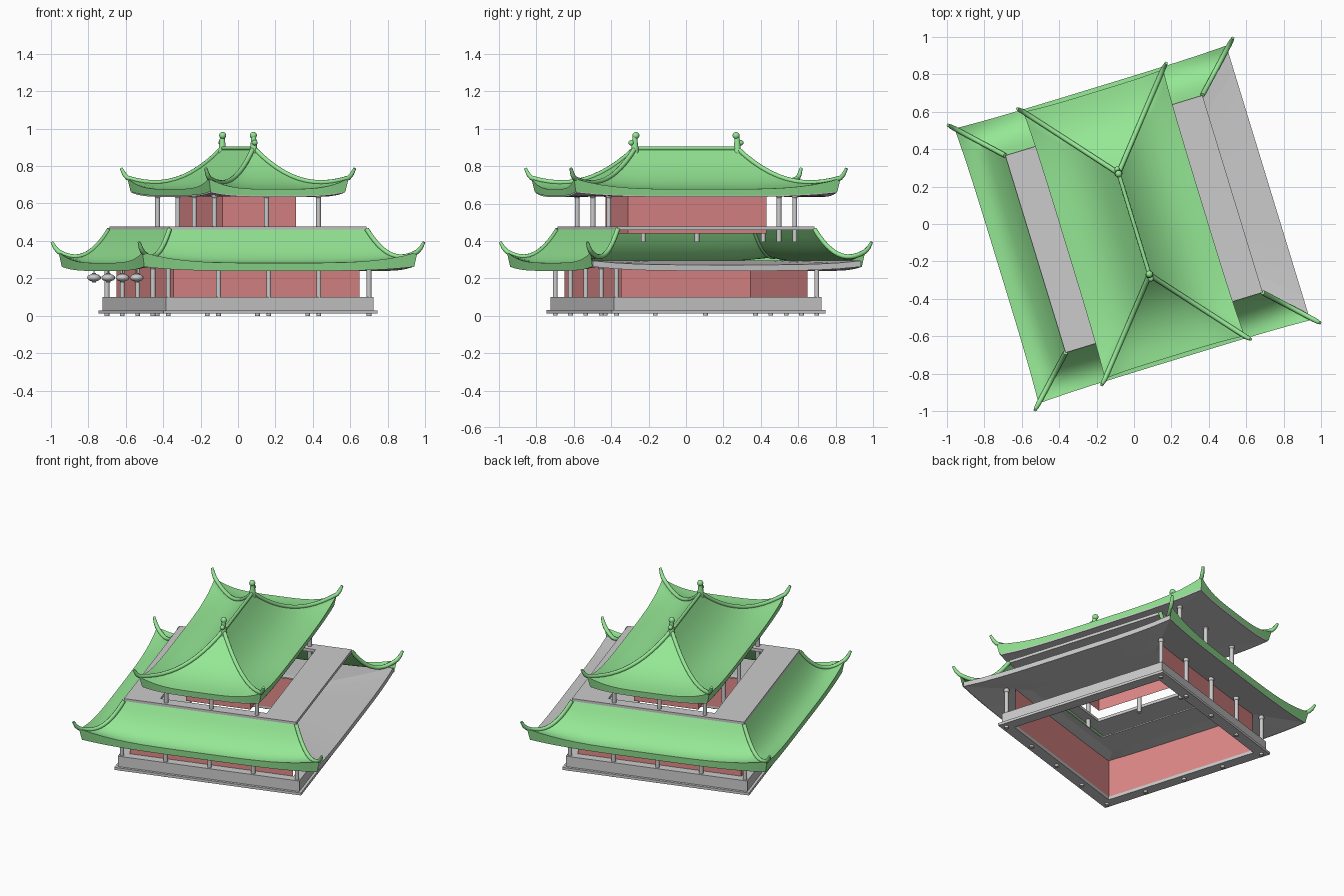
import bpy, bmesh, math
from mathutils import Matrix

if "Cube" in bpy.data.objects:
    bpy.data.objects.remove(bpy.data.objects["Cube"])

TURN = math.radians(17)          # whole building is turned about z


def material(name, col):
    m = bpy.data.materials.new(name)
    m.diffuse_color = col
    m.use_nodes = True
    m.node_tree.nodes["Principled BSDF"].inputs["Base Color"].default_value = m.diffuse_color
    return m


GREEN = material("green_tile", (0.30, 0.80, 0.30, 1))
RED = material("red_wall", (0.75, 0.25, 0.25, 1))


def finish(name, bm, mat=None, smooth=None):
    bmesh.ops.remove_doubles(bm, verts=bm.verts, dist=1e-5)
    me = bpy.data.meshes.new(name)
    bm.to_mesh(me)
    bm.free()
    ob = bpy.data.objects.new(name, me)
    bpy.context.collection.objects.link(ob)
    ob.rotation_euler.z = TURN
    if mat:
        me.materials.append(mat)
    if smooth:
        bpy.ops.object.select_all(action='DESELECT')
        ob.select_set(True)
        bpy.context.view_layer.objects.active = ob
        bpy.ops.object.shade_smooth_by_angle(angle=math.radians(smooth))
    return ob


def skin(bm, rows, closed=False):
    vs = [[bm.verts.new(p) for p in r] for r in rows]
    for a, b in zip(vs, vs[1:]):
        n = len(a)
        for i in range(n if closed else n - 1):
            q = [a[i], a[(i + 1) % n], b[(i + 1) % n], b[i]]
            bm.faces.new(q)


def rect(hx, hy, z):
    return [(-hx, -hy, z), (hx, -hy, z), (hx, hy, z), (-hx, hy, z)]


def ring(name, out, inn, z0, z1):
    bm = bmesh.new()
    skin(bm, [rect(*inn, z0), rect(*out, z0), rect(*out, z1), rect(*inn, z1), rect(*inn, z0)], True)
    bmesh.ops.remove_doubles(bm, verts=bm.verts, dist=1e-5)
    bmesh.ops.recalc_face_normals(bm, faces=bm.faces)
    return finish(name, bm)


def cyl(bm, x, y, z0, z1, r, r2=None, seg=12):
    bmesh.ops.create_cone(bm, cap_ends=True, segments=seg, radius1=r, radius2=r if r2 is None else r2,
                          depth=z1 - z0, matrix=Matrix.Translation((x, y, (z0 + z1) / 2)))


def ball(bm, x, y, z, r, sz=1.0):
    bmesh.ops.create_uvsphere(bm, u_segments=14, v_segments=8, radius=r,
                              matrix=Matrix.Translation((x, y, z)) @ Matrix.Diagonal((1, 1, sz, 1)))


def tube(name, pts, radii):
    cu = bpy.data.curves.new(name, 'CURVE')
    cu.dimensions = '3D'
    cu.bevel_depth = 1.0
    cu.bevel_resolution = 2
    cu.use_fill_caps = True
    sp = cu.splines.new('POLY')
    sp.points.add(len(pts) - 1)
    for p, co, r in zip(sp.points, pts, radii):
        p.co = (*co, 1)
        p.radius = r
    cu.materials.append(GREEN)
    ob = bpy.data.objects.new(name, cu)
    bpy.context.collection.objects.link(ob)
    ob.rotation_euler.z = TURN


# sides: front, right, back, left in local axes
def place(side, s, hx, hy, z):
    return [(s * hx, -hy, z), (hx, s * hy, z), (-s * hx, hy, z), (-hx, -s * hy, z)][side]


def roof(label, inn, out, z_top, z_eave, z_low, lift, sides, tip):
    def height(s, t):
        return z_eave + (z_top - z_eave) * (1 - t) ** 2.4 + lift * abs(s) ** 4 * t ** 3

    def half(s, t):
        f = 0.01 * s ** 4 * t ** 3
        return [inn[i] + (out[i] - inn[i]) * t + f for i in (0, 1)]

    S = [-1 + i / 10 for i in range(21)]
    T = [i / 12 for i in range(13)]
    # curved tile slopes with a fascia strip under the eave
    bm = bmesh.new()
    for k in sides:
        rows = [[place(k, s, *half(s, t), height(s, t)) for s in S] for t in T]
        rows.append([place(k, s, out[0] - 0.004, out[1] - 0.004, z_low + 0.022 * s ** 4) for s in S])
        skin(bm, rows[::-1])
    finish(label + "_roof_tiles", bm, GREEN, 35)

    # hip ridges with upturned tips
    for sx in (-1, 1):
        for sy in (-1, 1):
            pts = [(sx * half(1, t)[0], sy * half(1, t)[1], height(1, t) + 0.003) for t in T]
            for f, dz in ((0.5, 0.022), (1, 0.054)):
                pts.append((sx * (out[0] + 0.01 + f * tip), sy * (out[1] + 0.01 + f * tip),
                            z_eave + lift + dz))
            tube(label + "_hip_ridge", pts, [0.013] * 13 + [0.012, 0.008])


def soffit(label, inn, mid, out, z_in, z, thick):
    # level inner part, then a slope down to a thick eave edge
    bm = bmesh.new()
    S = [-1 + i / 6 for i in range(13)]
    e = 0.008
    for k in range(4):
        def row(h, zz, up):
            return [place(k, s, *h, zz + up * s ** 4) for s in S]
        o = (out[0] - e, out[1] - e)
        skin(bm, [row(inn, z_in - 0.008, 0), row(mid, z_in - 0.008, 0), row(o, z, 0.022),
                  row(o, z + thick, 0.022), row(mid, z_in, 0), row(inn, z_in, 0), row(inn, z_in - 0.008, 0)])
    bmesh.ops.remove_doubles(bm, verts=bm.verts, dist=1e-5)
    bmesh.ops.recalc_face_normals(bm, faces=bm.faces)
    finish(label + "_soffit", bm)


def walls(name, hx, hy, z0, z1, sides):
    bm = bmesh.new()
    for k in sides:
        skin(bm, [[place(k, s, hx, hy, z) for s in (-1, 1)] for z in (z0, z1)])
    finish(name, bm, RED)


def posts(name, spots, z0, z1):
    bm = bmesh.new()
    for x, y in spots:
        cyl(bm, x, y, z0, z1, 0.013)
        ball(bm, x, y, z1 - 0.012, 0.018)
    finish(name, bm, None, 40)


# base
ring("base_plate", (0.597, 0.597), (0.525, 0.525), 0.013, 0.03)
ring("base_plinth", (0.58, 0.58), (0.525, 0.525), 0.03, 0.10)

# lower storey: right side open, without wall or middle posts
walls("lower_walls", 0.52, 0.52, 0.03, 0.285, (0, 2, 3))
P = 0.56
steps = [-P, -P / 2, 0, P / 2, P]
spots = {(a, b) for a in steps for b in (-P, P)} | {(-P, a) for a in steps}
posts("lower_posts", sorted(spots), 0.0, 0.275)
soffit("lower", (0.27, 0.41), (0.45, 0.45), (0.757, 0.757), 0.296, 0.24, 0.032)
roof("lower", (0.55, 0.55), (0.757, 0.757), 0.46, 0.283, 0.24, 0.057, (0, 2, 3), 0.028)

# balcony slab
ring("balcony_floor", (0.55, 0.55), (0.34, 0.48), 0.458, 0.477)

# upper storey
walls("upper_walls", 0.206, 0.388, 0.44, 0.645, (0, 1, 2, 3))
spots = {(x, y) for x in (-0.29, 0, 0.29) for y in (-0.52, 0.52)} | {(-0.29, -0.15), (-0.29, 0.15)}
posts("upper_posts", sorted(spots), 0.395, 0.655)
soffit("upper", (0.19, 0.37), (0.25, 0.45), (0.38, 0.735), 0.645, 0.635, 0.015)
roof("upper", (0.0, 0.283), (0.38, 0.735), 0.895, 0.677, 0.642, 0.057, (0, 1, 2, 3), 0.026)

# top ridge and its end finials
tube("top_ridge", [(0, -0.283, 0.894), (0, 0.283, 0.894)], [0.011, 0.011])
bm = bmesh.new()
for d in (-1, 1):
    cyl(bm, 0, d * 0.286, 0.87, 0.955, 0.022, 0.013)
    ball(bm, 0, d * 0.280, 0.963, 0.019)
    ball(bm, 0, d * 0.306, 0.925, 0.015)
finish("ridge_finials", bm, GREEN, 40)

# lanterns under the left eave
bm = bmesh.new()
for y in (-0.39, -0.13, 0.13, 0.39):
    ball(bm, -0.684, y, 0.204, 0.037, 0.55)
    cyl(bm, -0.684, y, 0.179, 0.229, 0.012)
    cyl(bm, -0.684, y, 0.225, 0.26, 0.003, seg=6)
finish("lanterns", bm, None, 40)
